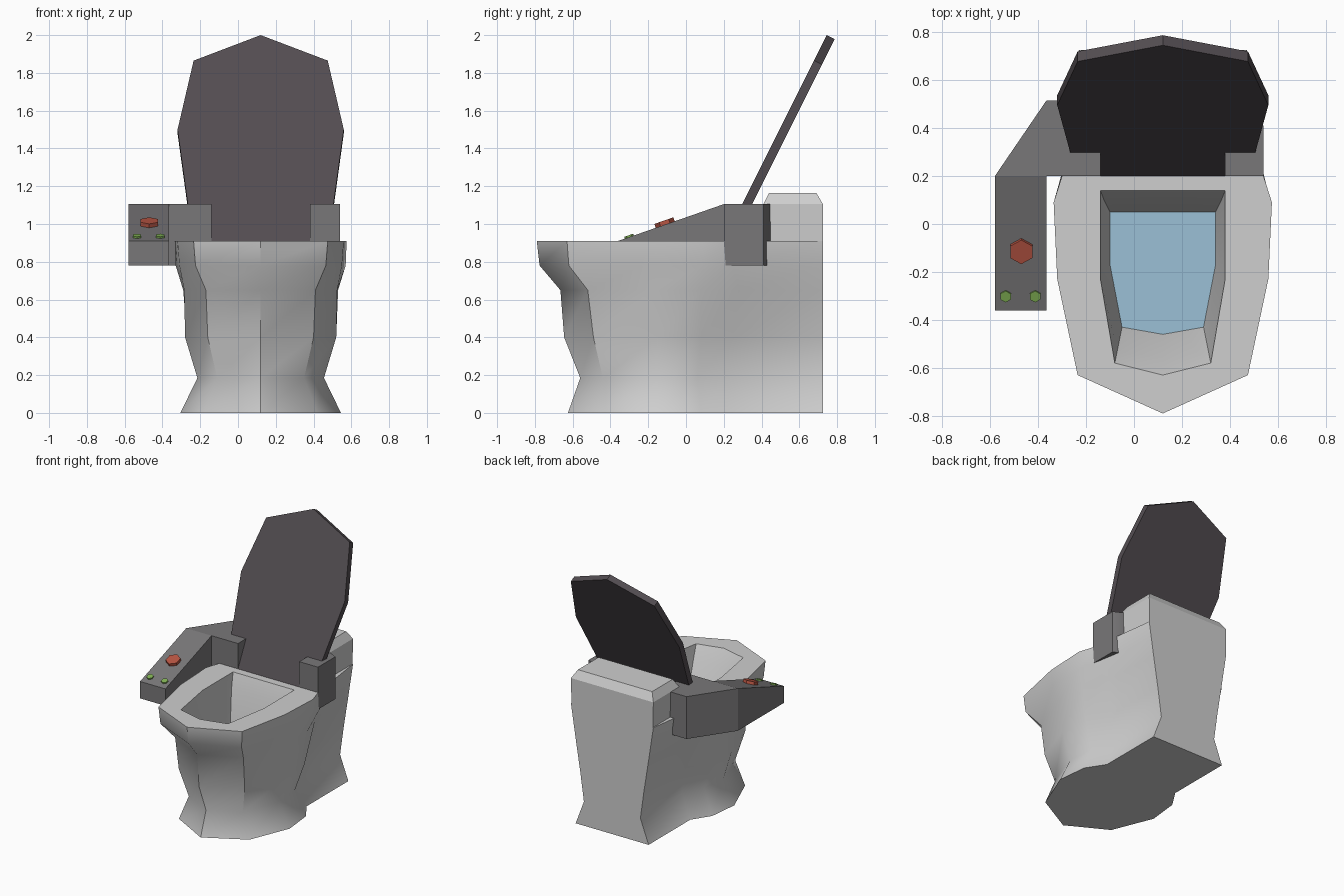
import bpy, bmesh, math
from mathutils import Vector, Matrix

cube = bpy.data.objects.get("Cube")
if cube:
    bpy.data.objects.remove(cube, do_unlink=True)

CX = 0.12  # bowl centre line


def material(name, rgb):
    m = bpy.data.materials.new(name)
    m.use_nodes = True
    col = (*rgb, 1)
    m.diffuse_color = col
    m.node_tree.nodes["Principled BSDF"].inputs["Base Color"].default_value = col
    return m


CERAMIC = material("ceramic_white", (0.62, 0.62, 0.62))
GREY = material("arm_grey", (0.19, 0.185, 0.19))
DARK = material("lid_dark", (0.085, 0.073, 0.082))
WATER = material("water_blue", (0.33, 0.53, 0.67))
RED = material("button_red", (0.47, 0.09, 0.055))
GREEN = material("button_green", (0.22, 0.44, 0.09))


def finish(bm, name, *mats, angle=40):
    bmesh.ops.recalc_face_normals(bm, faces=bm.faces)
    mesh = bpy.data.meshes.new(name)
    bm.to_mesh(mesh)
    bm.free()
    ob = bpy.data.objects.new(name, mesh)
    bpy.context.collection.objects.link(ob)
    for m in mats:
        mesh.materials.append(m)
    bpy.ops.object.select_all(action='DESELECT')
    ob.select_set(True)
    bpy.context.view_layer.objects.active = ob
    bpy.ops.object.shade_smooth_by_angle(angle=math.radians(angle))
    return ob


def loft(bm, rings):
    """Skin closed rings of 3D points; return the end caps."""
    loops = [[bm.verts.new(p) for p in ring] for ring in rings]
    n = len(loops[0])
    for a, b in zip(loops, loops[1:]):
        for i in range(n):
            j = (i + 1) % n
            bm.faces.new((a[i], a[j], b[j], b[i]))
    return bm.faces.new(loops[0]), bm.faces.new(loops[-1])


def mirrored(z, tip, half):
    """Full ring from its front tip and the points along one side."""
    side = [(CX + x, y, z) for x, y in half]
    other = [(CX - x, y, z) for x, y in reversed(half)]
    return [(CX, tip, z)] + side + other


# Bowl and pedestal: outer skin upward, over the rim, then down to the water
bm = bmesh.new()
outer = [
    mirrored(0, -.625, [(.30, -.46), (.425, -.15), (.40, .08), (.31, .22), (.31, .725)]),
    mirrored(.185, -.56, [(.23, -.44), (.335, -.15), (.32, .06), (.24, .22), (.24, .725)]),
    mirrored(.40, -.645, [(.28, -.49), (.40, -.15), (.39, .08), (.29, .25), (.27, .725)]),
    mirrored(.65, -.665, [(.29, -.52), (.405, -.18), (.41, .08), (.34, .28), (.31, .725)]),
    mirrored(.78, -.775, [(.345, -.62), (.43, -.23), (.45, .09), (.41, .25), (.33, .725)]),
    mirrored(.91, -.79, [(.355, -.63), (.44, -.23), (.455, .09), (.42, .2), (.35, .725)]),
]
inner = [
    mirrored(.91, -.63, [(.20, -.58), (.26, -.23), (.26, .08), (.26, .14), (.1, .14)]),
    mirrored(.80, -.56, [(.19, -.53), (.25, -.22), (.25, .06), (.245, .1), (.1, .1)]),
    mirrored(.56, -.46, [(.17, -.43), (.22, -.17), (.22, .02), (.22, .05), (.1, .05)]),
]
_, pool = loft(bm, outer + inner)
pool.material_index = 1
finish(bm, "bowl", CERAMIC, WATER)

# Tank with chamfered top
bm = bmesh.new()


def rectangle(z, w, y0, y1):
    return [(CX - w, y0, z), (CX + w, y0, z), (CX + w, y1, z), (CX - w, y1, z)]


loft(bm, [rectangle(.88, .345, .41, .725), rectangle(1.105, .35, .41, .725),
          rectangle(1.165, .315, .44, .69)])
finish(bm, "tank", CERAMIC, angle=25)

# Raised lid: an outline leaning backward, given thickness
bm = bmesh.new()
half = [(.355, .905), (.385, 1.1), (.44, 1.5), (.355, 1.865)]
outline = [(CX + x, z) for x, z in half] + [(CX, 2.0)] + [(CX - x, z) for x, z in reversed(half)]
front = [Vector((x, .2 + (z - .91) * .5, z)) for x, z in outline]
thick = Vector((0, .894, -.447)) * .047
loft(bm, [front, [p + thick for p in front]])
finish(bm, "lid", DARK)

ARM_LOW, ARM_MID, ARM_TOP = .78, .91, 1.105
SLOPE = math.atan2(ARM_TOP - ARM_MID, .56)


def arm_top(y):
    return min(ARM_TOP, ARM_MID + (y + .36) * math.tan(SLOPE))


def arm_block(name, pts):
    bm = bmesh.new()
    loft(bm, [[(x, y, ARM_LOW) for x, y in pts], [(x, y, arm_top(y)) for x, y in pts]])
    finish(bm, name, GREY, angle=35)


# Control arm: sloped console in front, flat bracket behind
arm_block("control_console", [(-.58, -.36), (-.365, -.36), (-.365, .2), (-.58, .2)])
arm_block("control_bracket", [(-.58, .2), (-.14, .2), (-.14, .305), (-.225, .515), (-.365, .515)])
# Short hinge arm on the other side
arm_block("hinge_arm", [(.38, .2), (.54, .2), (.54, .41), (.46, .45), (.38, .45)])


# Hexagonal buttons on the slope
def button(name, x, y, radius, height, mat):
    bm = bmesh.new()
    place = (Matrix.Translation((x, y, arm_top(y))) @ Matrix.Rotation(SLOPE, 4, 'X'))
    bmesh.ops.create_cone(bm, cap_ends=True, segments=6, radius1=radius, radius2=radius,
                          depth=height * 2, matrix=place)
    finish(bm, name, mat)


button("red_button", -.47, -.11, .053, .022, RED)
for side, x in (("right", -.535), ("left", -.412)):
    button("green_button_" + side, x, -.3, .025, .01, GREEN)
